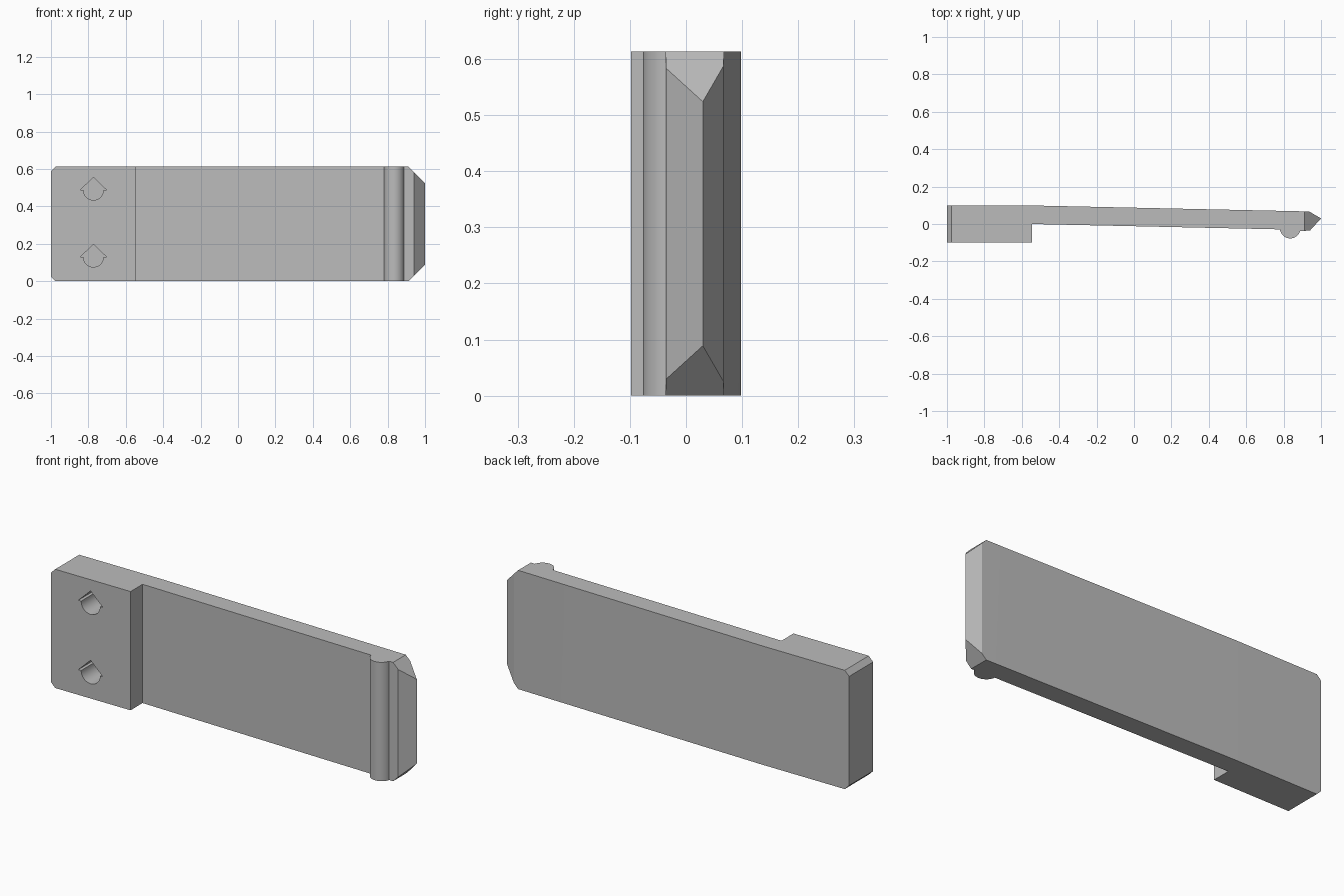
import bpy, bmesh, math
from mathutils import Vector

HEIGHT = 0.613

cube = bpy.data.objects.get("Cube")
if cube:
    bpy.data.objects.remove(cube, do_unlink=True)

grey = bpy.data.materials.new("plain grey")
grey.use_nodes = True
grey.diffuse_color = (0.5, 0.5, 0.5, 1)
grey.node_tree.nodes["Principled BSDF"].inputs["Base Color"].default_value = (0.5, 0.5, 0.5, 1)


def arc(cx, cy, radius, start, end, steps):
    """Points along a circular arc, angles in degrees."""
    angles = [math.radians(start + (end - start) * i / steps) for i in range(steps + 1)]
    return [(cx + radius * math.cos(a), cy + radius * math.sin(a)) for a in angles]


def extruded(name, points, direction, cuts=()):
    """Solid from a closed outline, trimmed by (point, normal) planes."""
    bm = bmesh.new()
    face = bm.faces.new([bm.verts.new(p) for p in points])
    ext = bmesh.ops.extrude_face_region(bm, geom=[face])
    moved = [g for g in ext["geom"] if isinstance(g, bmesh.types.BMVert)]
    bmesh.ops.translate(bm, verts=moved, vec=direction)
    for point, normal in cuts:
        geom = bm.verts[:] + bm.edges[:] + bm.faces[:]
        bmesh.ops.bisect_plane(bm, geom=geom, plane_co=point, plane_no=normal, clear_outer=True)
        bmesh.ops.holes_fill(bm, edges=[e for e in bm.edges if e.is_boundary])
    bmesh.ops.recalc_face_normals(bm, faces=bm.faces)
    mesh = bpy.data.meshes.new(name)
    bm.to_mesh(mesh)
    bm.free()
    mesh.materials.append(grey)
    obj = bpy.data.objects.new(name, mesh)
    bpy.context.collection.objects.link(obj)
    return obj


# Clip arm: thick mounting block, tapering plate, rounded catch and pointed tip
outline = [(-1, 0.098), (-1, -0.098), (-0.545, -0.098), (-0.545, 0)]
outline += arc(0.835, -0.022, 0.055, 187, 345, 20)
outline += [(0.94, -0.036), (1, 0.03), (0.936, 0.067), (-0.5, 0.098)]

# Bevelled corners at both ends, top and bottom
corner_cuts = []
for side, x in ((1, 0.911), (-1, -0.975)):
    corner_cuts.append(((x, 0, 0), Vector((side, 0, -1)).normalized()))
    corner_cuts.append(((x, 0, HEIGHT), Vector((side, 0, 1)).normalized()))
arm = extruded("clip_arm", [(x, y, 0) for x, y in outline], (0, 0, HEIGHT), corner_cuts)

# Blind screw holes: round below, peaked roof above
for name, z in (("lower_hole_cutter", 0.130), ("upper_hole_cutter", 0.488)):
    shape = arc(-0.773, z, 0.054, 180, 360, 20)
    shape += [(-0.703, z), (-0.773, z + 0.067), (-0.843, z)]
    cutter = extruded(name, [(x, -0.15, h) for x, h in shape], (0, 0.2, 0))
    cutter.hide_render = True
    cut = arm.modifiers.new("hole", "BOOLEAN")
    cut.operation = "DIFFERENCE"
    cut.solver = "EXACT"
    cut.object = cutter
    bpy.context.view_layer.objects.active = arm
    bpy.ops.object.modifier_apply(modifier=cut.name)
    bpy.data.objects.remove(cutter, do_unlink=True)

# Smooth the rounded catch and hole walls, keep the edges sharp
bpy.ops.object.select_all(action="DESELECT")
arm.select_set(True)
bpy.context.view_layer.objects.active = arm
bpy.ops.object.shade_smooth_by_angle(angle=math.radians(25))
